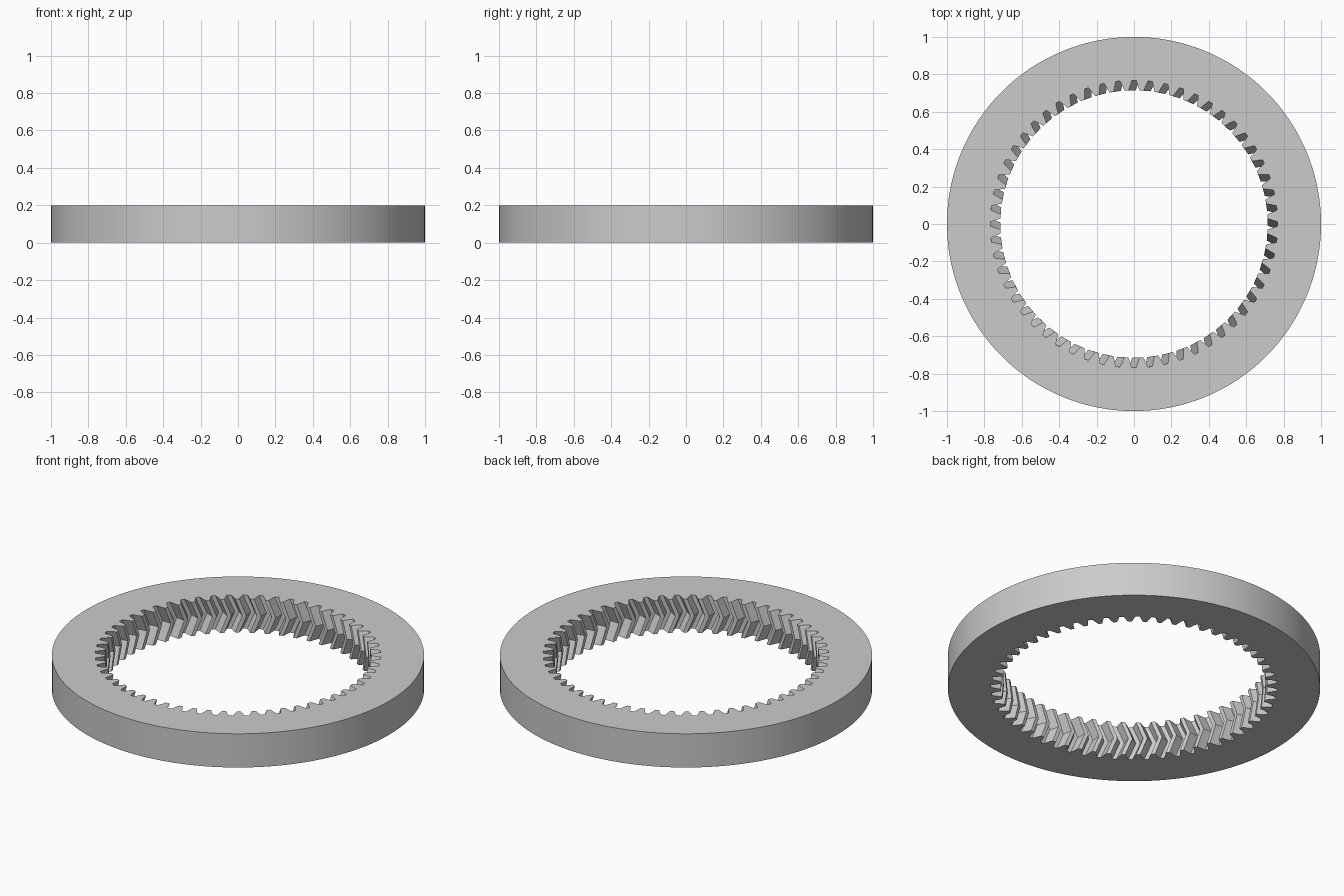
import bpy, bmesh
from math import cos, sin, pi

if "Cube" in bpy.data.objects:
    bpy.data.objects.remove(bpy.data.objects["Cube"])

TEETH = 56
HEIGHT = 0.2
OUTER = 1.0
ROOT, PITCH, TIP = 0.768, 0.742, 0.715
TWIST = -0.48          # sideways shift of the chevron point, in tooth pitches
STEP = 2 * pi / TEETH

# One gap between teeth: (fraction of the pitch, radius)
GAP = [(-0.365, TIP), (-0.25, PITCH), (-0.135, ROOT),
       (0.135, ROOT), (0.25, PITCH), (0.365, TIP)]

grey = bpy.data.materials.new("plain grey")
grey.use_nodes = True
colour = (0.6, 0.6, 0.6, 1)
grey.diffuse_color = colour
grey.node_tree.nodes["Principled BSDF"].inputs["Base Color"].default_value = colour

bm = bmesh.new()


def ring(points, z):
    return [bm.verts.new((r * cos(a), r * sin(a), z)) for a, r in points]


def bridge(first, second):
    n = len(first)
    for i in range(n):
        j = (i + 1) % n
        bm.faces.new((first[i], first[j], second[j], second[i]))


def toothed(shift):
    return [((t + f + shift) * STEP, r) for t in range(TEETH) for f, r in GAP]


# Toothed inner wall in two mirrored helical halves, plain outer wall
rim = [(a, OUTER) for a, r in toothed(0)]
loops = [ring(rim, 0), ring(rim, HEIGHT), ring(toothed(0), HEIGHT),
         ring(toothed(TWIST), HEIGHT / 2), ring(toothed(0), 0)]
for k, loop in enumerate(loops):
    bridge(loop, loops[(k + 1) % len(loops)])
bmesh.ops.recalc_face_normals(bm, faces=bm.faces)

mesh = bpy.data.meshes.new("ring_gear")
bm.to_mesh(mesh)
bm.free()
mesh.materials.append(grey)
gear = bpy.data.objects.new("ring_gear", mesh)
bpy.context.collection.objects.link(gear)
bpy.context.view_layer.objects.active = gear
gear.select_set(True)
bpy.ops.object.shade_smooth_by_angle(angle=pi / 7)
